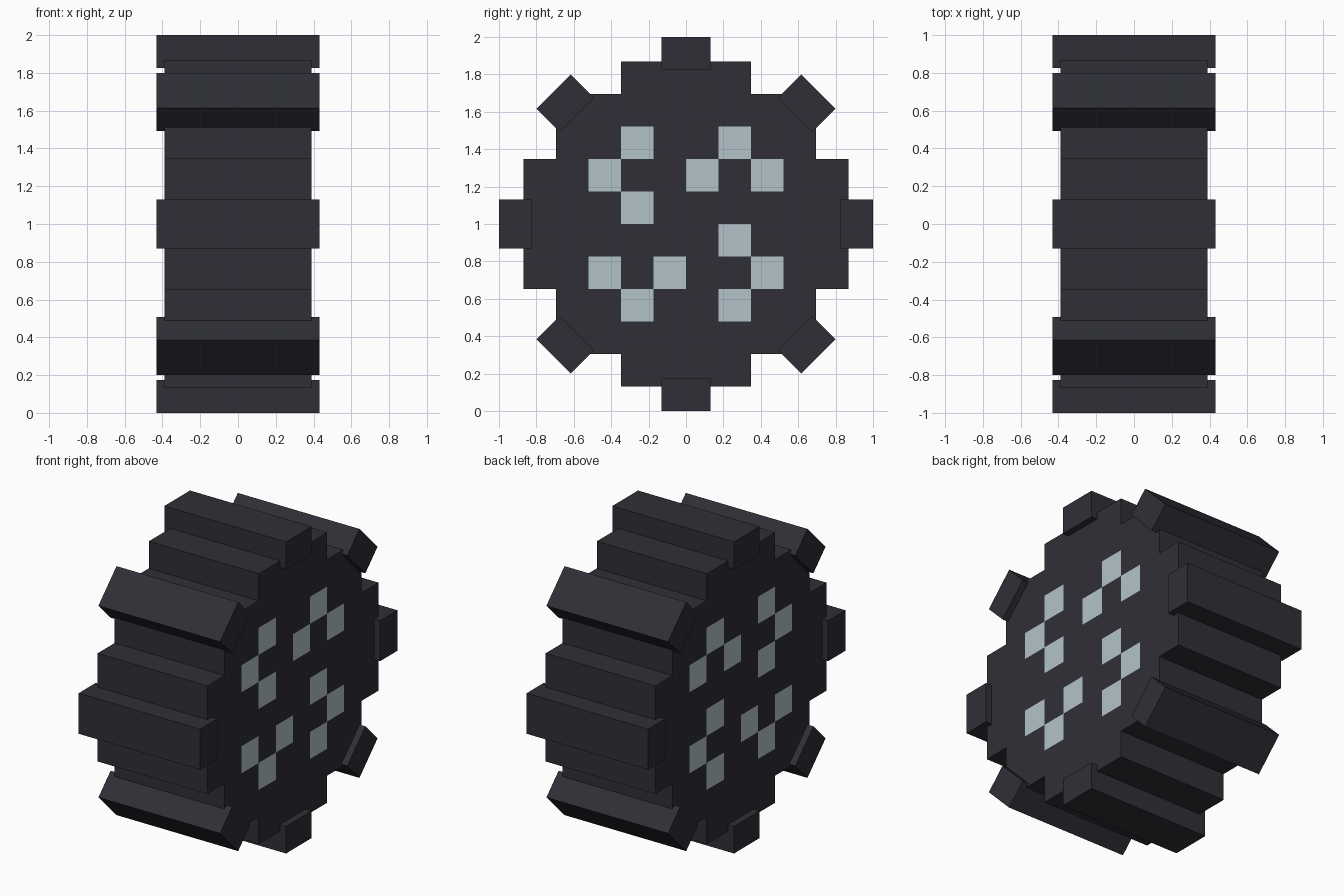
import bpy, bmesh, math
from mathutils import Matrix, Vector

if "Cube" in bpy.data.objects:
    bpy.data.objects.remove(bpy.data.objects["Cube"])

CELL = 0.1735          # side of one square of the stepped wheel
HALF_HUB = 0.39        # half width of the wheel body
HALF_TREAD = 0.432     # half width of the tread bars
CENTRE = Vector((0, 0, 1))


def material(name, rgb):
    m = bpy.data.materials.new(name)
    m.diffuse_color = (*rgb, 1)
    m.use_nodes = True
    m.node_tree.nodes["Principled BSDF"].inputs["Base Color"].default_value = m.diffuse_color
    return m


rubber = material("dark_rubber", (0.028, 0.028, 0.037))
pale = material("pale_grey_blue", (0.45, 0.55, 0.60))


def add_object(name, bm, mats):
    bmesh.ops.recalc_face_normals(bm, faces=bm.faces)
    mesh = bpy.data.meshes.new(name)
    bm.to_mesh(mesh)
    bm.free()
    for m in mats:
        mesh.materials.append(m)
    obj = bpy.data.objects.new(name, mesh)
    bpy.context.collection.objects.link(obj)
    return obj


# Stepped wheel body: a disc of square cells, extruded across x
def in_disc(c, r):
    a, b = sorted((abs(c + 0.5), abs(r + 0.5)))
    return b < 4 or (b < 5 and a < 2)


# Pale squares on both side faces, as (column along y, row along z)
SPOTS = {(-2, 2), (-3, 1), (-2, 0), (1, 2), (0, 1), (2, 1),
         (1, -1), (2, -2), (1, -3), (-3, -2), (-1, -2), (-2, -3)}

bm = bmesh.new()
for c in range(-5, 5):
    for r in range(-5, 5):
        if in_disc(c, r):
            corners = ((c, r), (c + 1, r), (c + 1, r + 1), (c, r + 1))
            bm.faces.new([bm.verts.new((-HALF_HUB, y * CELL, 1 + z * CELL))
                          for y, z in corners])
bmesh.ops.remove_doubles(bm, verts=bm.verts, dist=0.001)
ext = bmesh.ops.extrude_face_region(bm, geom=bm.faces[:], use_keep_orig=True)
bmesh.ops.translate(bm, vec=(2 * HALF_HUB, 0, 0),
                    verts=[v for v in ext["geom"] if isinstance(v, bmesh.types.BMVert)])
bm.normal_update()
for f in bm.faces:
    mid = f.calc_center_median()
    cell = (math.floor(mid.y / CELL), math.floor((mid.z - 1) / CELL))
    if abs(f.normal.x) > 0.9 and cell in SPOTS:
        f.material_index = 1
add_object("wheel_body", bm, [rubber, pale])

# Eight tread bars around the rim
for i in range(8):
    bm = bmesh.new()
    place = (Matrix.Translation(CENTRE) @ Matrix.Rotation(i * math.pi / 4, 4, 'X')
             @ Matrix.Translation((0, 0, 0.9125))
             @ Matrix.Diagonal((2 * HALF_TREAD, 0.26, 0.175, 1)))
    bmesh.ops.create_cube(bm, size=1, matrix=place)
    add_object(f"tread_bar_{i + 1}", bm, [rubber])
